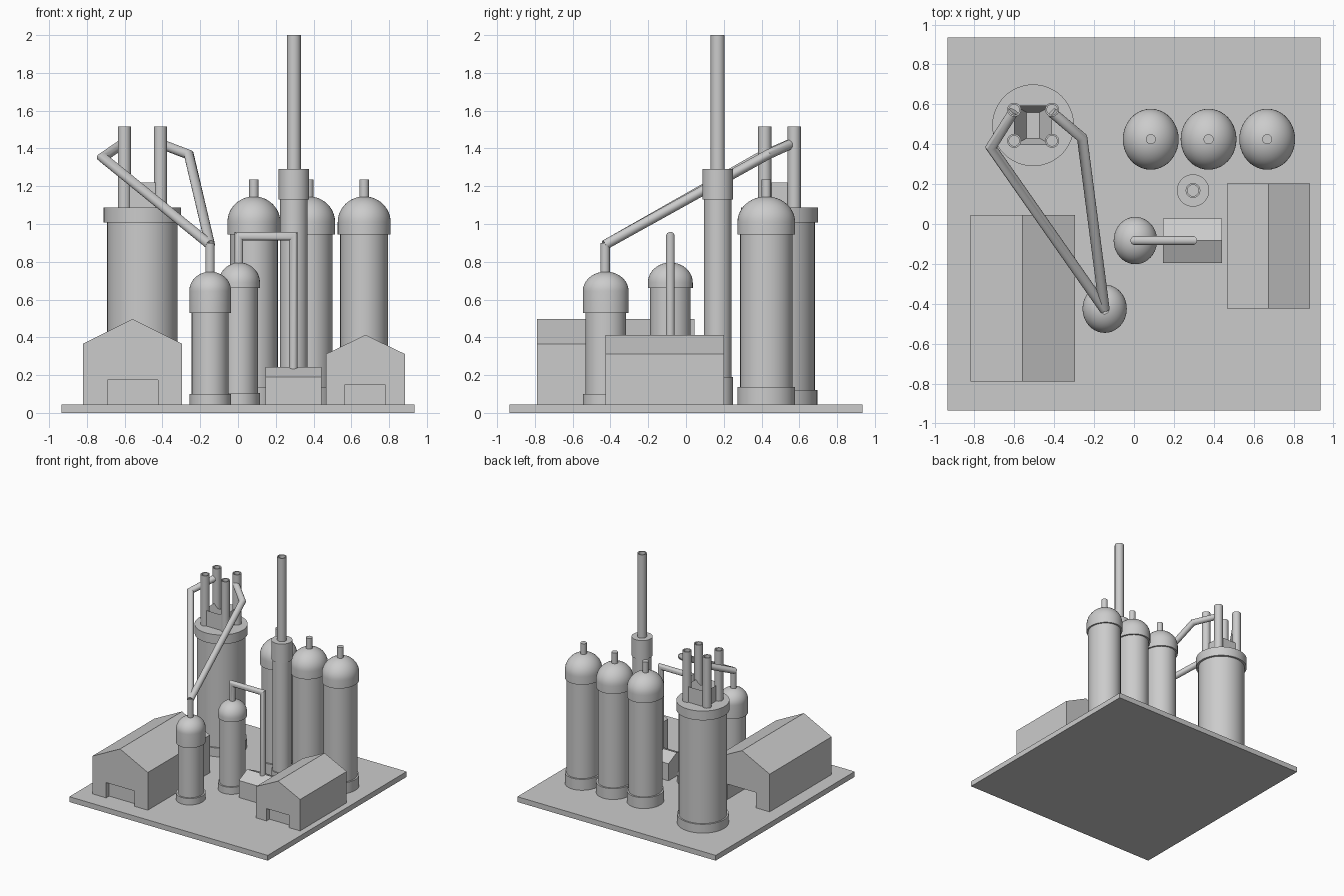
import bpy, bmesh, math
from mathutils import Vector

cube = bpy.data.objects.get("Cube")
if cube:
    bpy.data.objects.remove(cube, do_unlink=True)

GROUND = 0.045
grey = bpy.data.materials.new("plain grey")
grey.use_nodes = True
colour = (0.6, 0.6, 0.6, 1)
grey.diffuse_color = colour
grey.node_tree.nodes["Principled BSDF"].inputs["Base Color"].default_value = colour


def finish(name, bm, smooth=False):
    bmesh.ops.recalc_face_normals(bm, faces=bm.faces)
    mesh = bpy.data.meshes.new(name)
    bm.to_mesh(mesh)
    bm.free()
    mesh.materials.append(grey)
    obj = bpy.data.objects.new(name, mesh)
    bpy.context.collection.objects.link(obj)
    if smooth:
        bpy.ops.object.select_all(action='DESELECT')
        bpy.context.view_layer.objects.active = obj
        obj.select_set(True)
        bpy.ops.object.shade_smooth_by_angle(angle=math.radians(35))
    return obj


def lathe(name, profile, x, y, stretch=1.0, sides=40):
    """Turn a (radius, height) profile around z; stretch widens it along y."""
    bm = bmesh.new()
    pts = [bm.verts.new((r, 0, z)) for r, z in profile]
    edges = [bm.edges.new(pair) for pair in zip(pts, pts[1:])]
    bmesh.ops.spin(bm, geom=pts + edges, cent=(0, 0, 0), axis=(0, 0, 1),
                   angle=math.tau, steps=sides, use_duplicate=False)
    bmesh.ops.remove_doubles(bm, verts=bm.verts, dist=0.0002)
    for v in bm.verts:
        v.co = (v.co.x + x, v.co.y * stretch + y, v.co.z)
    return finish(name, bm, True)


def open_tube(name, x, y, r, z0, z1, wall=0.009, depth=0.2):
    return lathe(name, [(0, z0), (r, z0), (r, z1), (r - wall, z1),
                        (r - wall, z1 - depth), (0, z1 - depth)], x, y, sides=24)


def box(name, x0, x1, y0, y1, z0, z1):
    bm = bmesh.new()
    bmesh.ops.create_cube(bm, size=1)
    for v in bm.verts:
        v.co = (x1 if v.co.x > 0 else x0, y1 if v.co.y > 0 else y0,
                z1 if v.co.z > 0 else z0)
    return finish(name, bm)


def pipe(name, points, r):
    """Round pipe with mitred corners through the points."""
    pts = [Vector(p) for p in points]
    dirs = [(b - a).normalized() for a, b in zip(pts, pts[1:])]
    bm = bmesh.new()
    n = 20
    side = dirs[0].orthogonal().normalized()
    up = dirs[0].cross(side)
    ring = [pts[0] + r * (math.cos(math.tau * i / n) * side
                          + math.sin(math.tau * i / n) * up) for i in range(n)]
    rings = [[bm.verts.new(c) for c in ring]]
    for k, d in enumerate(dirs):
        plane = (d + dirs[k + 1]).normalized() if k + 1 < len(dirs) else d
        ring = [c + d * ((pts[k + 1] - c).dot(plane) / d.dot(plane)) for c in ring]
        rings.append([bm.verts.new(c) for c in ring])
    for a, b in zip(rings, rings[1:]):
        for i in range(n):
            j = (i + 1) % n
            bm.faces.new((a[i], a[j], b[j], b[i]))
    bm.faces.new(rings[0])
    bm.faces.new(rings[-1])
    return finish(name, bm, True)


def shed(name, x0, x1, y0, y1, eave, ridge, door=None):
    """Gabled building with its ridge along y and an optional recessed doorway."""
    mid = (x0 + x1) / 2
    outline = [(x0, GROUND), (x0, eave), (mid, ridge), (x1, eave), (x1, GROUND)]
    if door:
        d0, d1, top = door
        outline += [(d1, GROUND), (d1, top), (d0, top), (d0, GROUND)]
        box(name + "_door", d0, d1, y0 + 0.04, y0 + 0.06, GROUND, top)
    bm = bmesh.new()
    face = bm.faces.new([bm.verts.new((x, y0, z)) for x, z in outline])
    out = bmesh.ops.extrude_face_region(bm, geom=[face])
    moved = [v for v in out["geom"] if isinstance(v, bmesh.types.BMVert)]
    bmesh.ops.translate(bm, verts=moved, vec=(0, y1 - y0, 0))
    return finish(name, bm)


def column(name, x, y, body, cap, ring_top, cap_z, dome_z, top):
    """Domed tank with a foot ring and an overhanging cap."""
    profile = [(0, GROUND), (cap, GROUND), (cap, ring_top), (body, ring_top),
               (body, cap_z), (cap, cap_z)]
    for i in range(13):
        a = math.pi / 2 * i / 12
        profile.append((cap * math.cos(a) if i < 12 else 0,
                        dome_z + (top - dome_z) * math.sin(a)))
    return lathe(name, profile, x, y, 1.09)


# Ground slab
box("ground_slab", -0.935, 0.935, -0.935, 0.935, 0, GROUND)

# Furnace with rim, foot ring, hollow top box and four flues
FX, FY = -0.506, 0.495
lathe("furnace", [(0, GROUND), (0.2, GROUND), (0.2, 0.12), (0.187, 0.12),
                  (0.187, 1.008), (0.205, 1.008), (0.205, 1.087), (0, 1.087)],
      FX, FY, sides=48)
bm = bmesh.new()
bmesh.ops.create_cube(bm, size=1)
for v in bm.verts:
    v.co = (FX + v.co.x * 0.19, FY + v.co.y * 0.2, 1.15 + v.co.z * 0.14)
roof = max(bm.faces, key=lambda f: f.calc_center_median().z)
bmesh.ops.inset_region(bm, faces=[roof], thickness=0.06)
for v in roof.verts:
    v.co = (FX + math.copysign(0.033, v.co.x - FX),
            FY + math.copysign(0.065, v.co.y - FY), v.co.z - 0.1)
finish("furnace_top_box", bm)
for sx in (-1, 1):
    for sy in (-1, 1):
        open_tube("furnace_flue", FX + sx * 0.095, FY + sy * 0.078, 0.035, 1.07, 1.515)

# Row of three tall tanks with vents
for x in (0.084, 0.374, 0.668):
    column("tall_tank", x, 0.425, 0.127, 0.14, 0.138, 0.944, 1.01, 1.146)
    pipe("tank_vent", [(x, 0.425, 1.1), (x, 0.425, 1.235)], 0.025)

# Two small tanks
column("front_tank", -0.147, -0.425, 0.098, 0.111, 0.1, 0.53, 0.645, 0.748)
column("middle_tank", 0.007, -0.083, 0.098, 0.109, 0.105, 0.66, 0.69, 0.796)

# Chimney
lathe("chimney", [(0, GROUND), (0.081, GROUND), (0.081, 0.19), (0.073, 0.19),
                  (0.073, 1.13), (0.081, 1.13), (0.081, 1.29), (0, 1.29)],
      0.296, 0.168)
open_tube("chimney_stack", 0.296, 0.168, 0.037, 1.28, 2.0)

# Pipes from the furnace flues to the front tank
joint = (-0.148, -0.428, 0.89)
pipe("left_feed_pipe", [(-0.603, 0.565, 1.43), (-0.717, 0.385, 1.352), joint], 0.026)
pipe("right_feed_pipe", [(-0.412, 0.56, 1.425), (-0.26, 0.432, 1.367), joint], 0.026)
pipe("front_tank_pipe", [(-0.148, -0.428, 0.7), (-0.148, -0.428, 0.9)], 0.025)

# Pipe from the middle tank down to the small house
pipe("bridge_pipe", [(0.005, -0.083, 0.75), (0.005, -0.083, 0.935),
                     (0.293, -0.083, 0.935), (0.293, -0.083, 0.2)], 0.023)

# Buildings
shed("large_shed", -0.82, -0.297, -0.79, 0.045, 0.366, 0.497, (-0.69, -0.423, 0.175))
shed("right_shed", 0.467, 0.883, -0.425, 0.202, 0.312, 0.413, (0.566, 0.777, 0.15))
house = shed("pump_house", -0.112, 0.112, -0.148, 0.148, 0.19, 0.243)
house.rotation_euler.z = math.pi / 2
house.location = (0.293, -0.084, 0)
